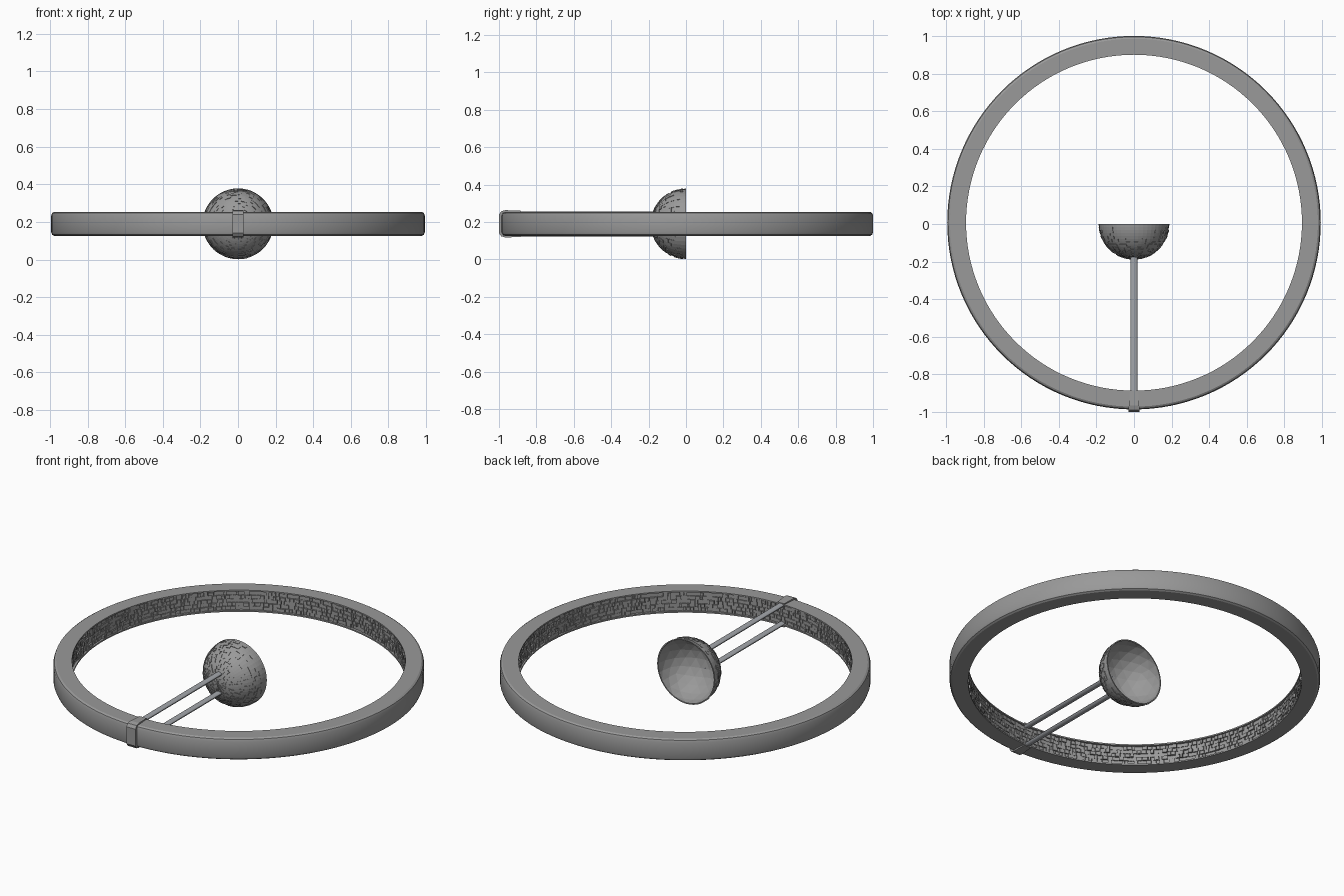
import bpy, bmesh, math, random
from mathutils import Matrix

if "Cube" in bpy.data.objects:
    bpy.data.objects.remove(bpy.data.objects["Cube"])

random.seed(4)
CZ = 0.19      # mid height of everything
RY = 0.007     # ring centre in y


def material(name, rgb):
    m = bpy.data.materials.new(name)
    m.diffuse_color = (*rgb, 1)
    m.use_nodes = True
    m.node_tree.nodes["Principled BSDF"].inputs["Base Color"].default_value = m.diffuse_color
    return m


DARK = material("dark_grey", (0.32, 0.32, 0.32))
STEEL = material("steel_grey", (0.37, 0.385, 0.41))


def make(name, bm, smooth=False, mat=DARK):
    bmesh.ops.recalc_face_normals(bm, faces=bm.faces)
    me = bpy.data.meshes.new(name)
    bm.to_mesh(me)
    bm.free()
    me.materials.append(mat)
    ob = bpy.data.objects.new(name, me)
    bpy.context.collection.objects.link(ob)
    if smooth:
        bpy.ops.object.select_all(action='DESELECT')
        ob.select_set(True)
        bpy.context.view_layer.objects.active = ob
        bpy.ops.object.shade_smooth_by_angle(angle=math.radians(25))
    return ob


def polar(r, a, z):
    return (r * math.cos(a), RY + r * math.sin(a), CZ + z)


def lathe(name, profile, segs):
    bm = bmesh.new()
    rows = [[bm.verts.new(polar(r, 2 * math.pi * i / segs, z)) for r, z in profile]
            for i in range(segs)]
    n = len(profile)
    for i in range(segs):
        a, b = rows[i], rows[(i + 1) % segs]
        for j in range(n):
            k = (j + 1) % n
            bm.faces.new((a[j], b[j], b[k], a[k]))
    return make(name, bm, True)


def hexahedron(bm, pts):
    v = [bm.verts.new(p) for p in pts]
    for f in ((0, 1, 2, 3), (7, 6, 5, 4), (0, 4, 5, 1), (1, 5, 6, 2), (2, 6, 7, 3), (3, 7, 4, 0)):
        bm.faces.new([v[i] for i in f])


# Ring: rounded outside corners, shallow channel on the inside
H = 0.064
lathe("ring", [(0.893, -H), (0.978, -H), (0.988, -0.058), (0.993, -0.045),
               (0.993, 0.045), (0.988, 0.058), (0.978, H), (0.893, H),
               (0.893, 0.056), (0.908, 0.056), (0.908, -0.056), (0.893, -0.056)], 128)

# Random panels lining the channel
bm = bmesh.new()
rows = 5
for row in range(rows):
    z0 = -0.055 + 0.11 * row / rows
    a = 0.0
    while a < 2 * math.pi - 0.01:
        a1 = min(a + random.uniform(0.015, 0.036), 2 * math.pi)
        r = random.uniform(0.895, 0.906)
        z1 = z0 + 0.11 / rows - random.uniform(0.0, 0.004)
        b1 = a1 - 0.003
        hexahedron(bm, [polar(q, t, z) for q in (r, 0.91)
                        for t, z in ((a, z0), (b1, z0), (b1, z1), (a, z1))])
        a = a1
make("ring_inner_panels", bm)

# Bowl lining: faceted half sphere, open towards +y
bm = bmesh.new()
bmesh.ops.create_icosphere(bm, subdivisions=3, radius=0.184,
                           matrix=Matrix.Translation((0, 0, CZ)))
bmesh.ops.bisect_plane(bm, geom=bm.verts[:] + bm.edges[:] + bm.faces[:],
                       plane_co=(0, -0.001, 0), plane_no=(0, 1, 0), clear_outer=True)
make("bowl_lining", bm)

# Bowl outer shell with randomly raised panels
bm = bmesh.new()
bmesh.ops.create_uvsphere(bm, u_segments=48, v_segments=36, radius=0.186,
                          matrix=Matrix.Rotation(math.pi / 2, 4, 'X'))
bmesh.ops.delete(bm, geom=[v for v in bm.verts if v.co.y > 0.001], context='VERTS')
raised = [f for f in bm.faces if random.random() < 0.45 and f.calc_center_median().y < -0.016]
for f in bmesh.ops.extrude_discrete_faces(bm, faces=raised)["faces"]:
    s = 1 + random.uniform(0.01, 0.022)
    new = list(f.verts)
    base = [bm.verts.new(v.co) for v in new]
    for v in new:
        v.co *= s
    for i in range(len(new)):
        k = (i + 1) % len(new)
        bm.faces.new((base[i], base[k], new[k], new[i]))
    bm.faces.new(base)
bmesh.ops.translate(bm, verts=bm.verts, vec=(0, 0, CZ))
make("bowl_shell", bm)

# Thin rim closing the gap between lining and shell
bm = bmesh.new()
ring = []
for i in range(48):
    t = 2 * math.pi * i / 48
    ring.append([bm.verts.new((r * math.cos(t), y, CZ + r * math.sin(t)))
                 for r, y in ((0.182, 0), (0.1885, 0), (0.1875, -0.008))])
for i in range(48):
    a, b = ring[i], ring[(i + 1) % 48]
    for j in range(2):
        bm.faces.new((a[j], a[j + 1], b[j + 1], b[j]))
make("bowl_rim", bm)

# Two support rods, slightly flattened
for side, label in ((1, "upper"), (-1, "lower")):
    bm = bmesh.new()
    y0, y1 = -0.91, -0.175
    mat = (Matrix.Translation((0, (y0 + y1) / 2, CZ + side * 0.056))
           @ Matrix.Diagonal((0.018, 1, 0.011, 1)) @ Matrix.Rotation(math.pi / 2, 4, 'X'))
    bmesh.ops.create_cone(bm, cap_ends=True, segments=16, radius1=1, radius2=1,
                          depth=y1 - y0, matrix=mat)
    make(label + "_rod", bm, True, STEEL)

# C-shaped clamp around the ring, a little wider at the outside
half = [(-0.885, 0.062), (-0.885, 0.07), (-0.965, 0.073), (-0.988, 0.067), (-1.0, 0.05)]
prof = half + [(y, -z) for y, z in reversed(half)] + [(-0.975, -0.06), (-0.975, 0.06)]
bm = bmesh.new()
sides = []
for s in (-1, 1):
    sides.append([bm.verts.new((s * (0.022 + 0.008 * (-0.885 - y) / 0.115), y, CZ + z))
                  for y, z in prof])
for j in range(len(prof)):
    k = (j + 1) % len(prof)
    bm.faces.new((sides[0][j], sides[0][k], sides[1][k], sides[1][j]))
for s in sides:
    bm.faces.new(s)
make("clamp", bm)
